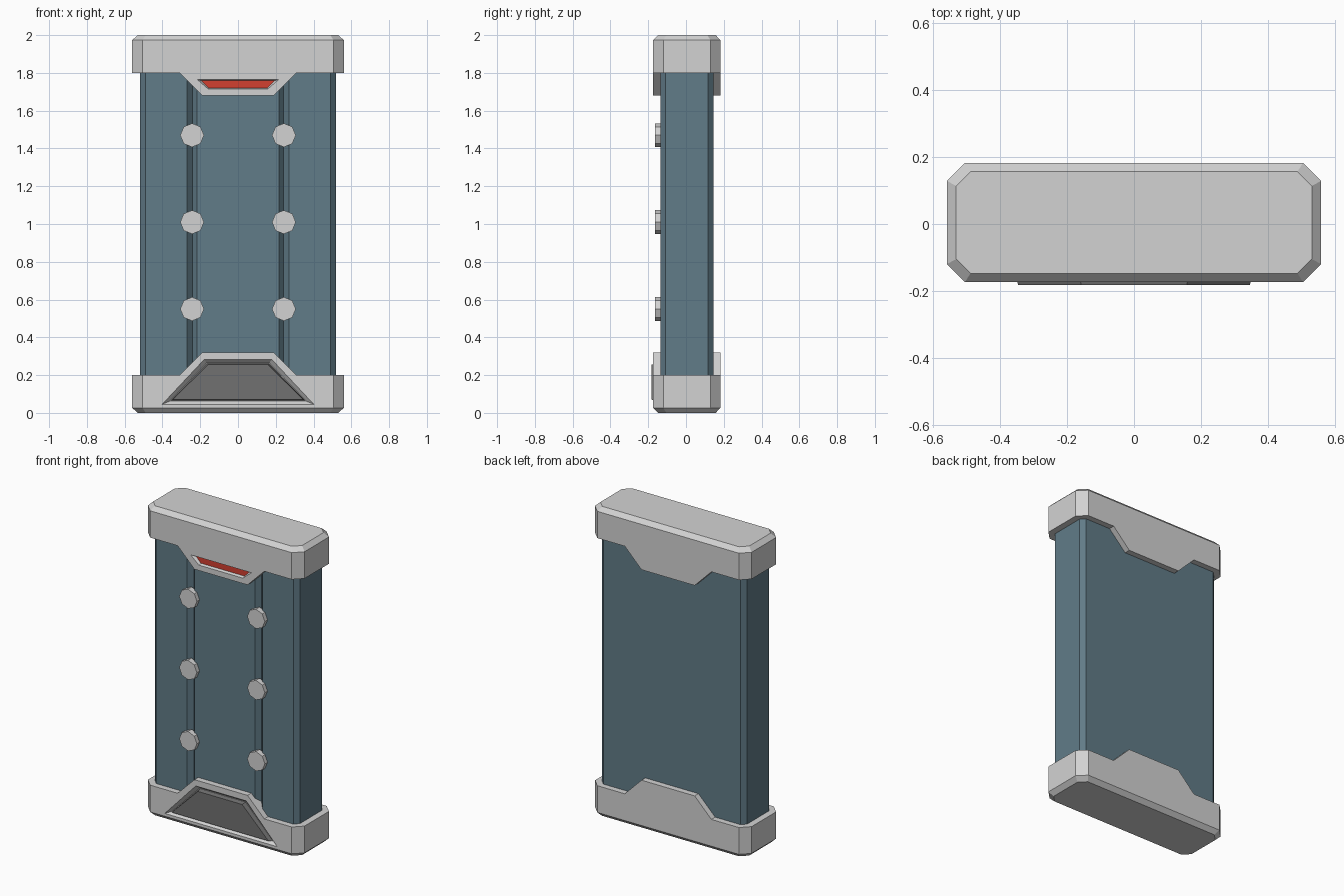
import bpy, bmesh

if "Cube" in bpy.data.objects:
    bpy.data.objects.remove(bpy.data.objects["Cube"])

CY = 0.0045            # depth centre of body and caps
FRONT = CY - 0.1785    # front plane of the caps


def material(name, rgb):
    m = bpy.data.materials.new(name)
    m.diffuse_color = (*rgb, 1)
    m.use_nodes = True
    m.node_tree.nodes["Principled BSDF"].inputs["Base Color"].default_value = m.diffuse_color
    return m


LIGHT = material("light grey", (0.65, 0.65, 0.65))
DARK = material("dark grey", (0.165, 0.165, 0.165))
BLUE = material("slate blue", (0.12, 0.20, 0.246))
RED = material("signal red", (0.65, 0.05, 0.03))


def loft(name, rings, mat):
    """Closed solid through rings of equal point count."""
    bm = bmesh.new()
    vs = [[bm.verts.new(p) for p in ring] for ring in rings]
    n = len(vs[0])
    for a, b in zip(vs, vs[1:]):
        for i in range(n):
            j = (i + 1) % n
            bm.faces.new((a[i], a[j], b[j], b[i]))
    bm.faces.new(vs[0])
    bm.faces.new(vs[-1])
    bmesh.ops.recalc_face_normals(bm, faces=bm.faces)
    me = bpy.data.meshes.new(name)
    bm.to_mesh(me)
    bm.free()
    me.materials.append(mat)
    ob = bpy.data.objects.new(name, me)
    bpy.context.collection.objects.link(ob)
    return ob


def octagon(hx, hy, c, z):
    q = [(hx, hy - c), (hx - c, hy), (c - hx, hy), (-hx, hy - c),
         (-hx, c - hy), (c - hx, -hy), (hx - c, -hy), (hx, c - hy)]
    return [(x, y + CY, z) for x, y in q]


def trapezoid(w0, z0, w1, z1, y):
    return [(-w0, y, z0), (w0, y, z0), (w1, y, z1), (-w1, y, z1)]


def cut(ob, cutters):
    for c in cutters:
        m = ob.modifiers.new("cut", 'BOOLEAN')
        m.operation, m.solver, m.object = 'DIFFERENCE', 'EXACT', c
        bpy.context.view_layer.objects.active = ob
        bpy.ops.object.modifier_apply(modifier=m.name)
        bpy.data.objects.remove(c)


def cap(name, flip, recess):
    """End cap with bevelled rim and a tab on front and back."""
    f = (lambda z: z) if flip else (lambda z: 2 - z)
    ob = loft(name, [octagon(0.56, 0.1785, 0.054, f(0.32)),
                     octagon(0.56, 0.1785, 0.054, f(0.027)),
                     octagon(0.532, 0.1525, 0.043, f(0))], LIGHT)
    sides = []
    for s in (-1, 1):
        pts = [(0.31, 0.2), (0.11, 0.4), (0.8, 0.4), (0.8, 0.2)]
        sides.append(loft("side_cutter", [[(s * x, y, f(z)) for x, z in pts]
                                          for y in (-0.5, 0.5)], LIGHT))
    cut(ob, sides + [recess])
    return ob


# Body: chamfered slab with two V grooves in the front
half = [(0.217, -0.14), (0.242, -0.11), (0.27, -0.14), (0.49, -0.14),
        (0.518, -0.112), (0.518, 0.112), (0.49, 0.14)]
section = half + [(-x, y) for x, y in reversed(half)]
loft("body", [[(x, y + CY, z) for x, y in section] for z in (0.15, 1.85)], BLUE)

# Bottom cap with sloped recess and raised dark panel
D = 0.02
recess = loft("recess_cutter", [trapezoid(0.402, 0.045, 0.18, 0.282, FRONT - 0.0001),
                                trapezoid(0.362, 0.062, 0.166, 0.265, FRONT + D)], LIGHT)
cap("bottom_cap", True, recess)
loft("front_panel", [trapezoid(0.357, 0.064, 0.163, 0.262, FRONT + D + 0.002),
                     trapezoid(0.346, 0.07, 0.158, 0.256, -0.183)], DARK)

# Top cap with recessed red window
recess = loft("recess_cutter", [trapezoid(0.158, 1.715, 0.217, 1.766, FRONT - 0.0001),
                                trapezoid(0.156, 1.721, 0.193, 1.759, FRONT + D)], LIGHT)
cap("top_cap", False, recess)
loft("red_window", [trapezoid(0.156, 1.721, 0.193, 1.759, FRONT + D + 0.003),
                    trapezoid(0.156, 1.721, 0.193, 1.759, FRONT + D - 0.002)], RED)

# Octagonal studs over the grooves
for x in (-0.243, 0.243):
    for z in (0.55, 1.01, 1.47):
        bpy.ops.mesh.primitive_cylinder_add(vertices=8, radius=0.063, depth=0.037,
                                            location=(x, -0.1445, z),
                                            rotation=(1.5707963, 0, 0))
        stud = bpy.context.object
        stud.name = "stud"
        stud.data.materials.append(LIGHT)
